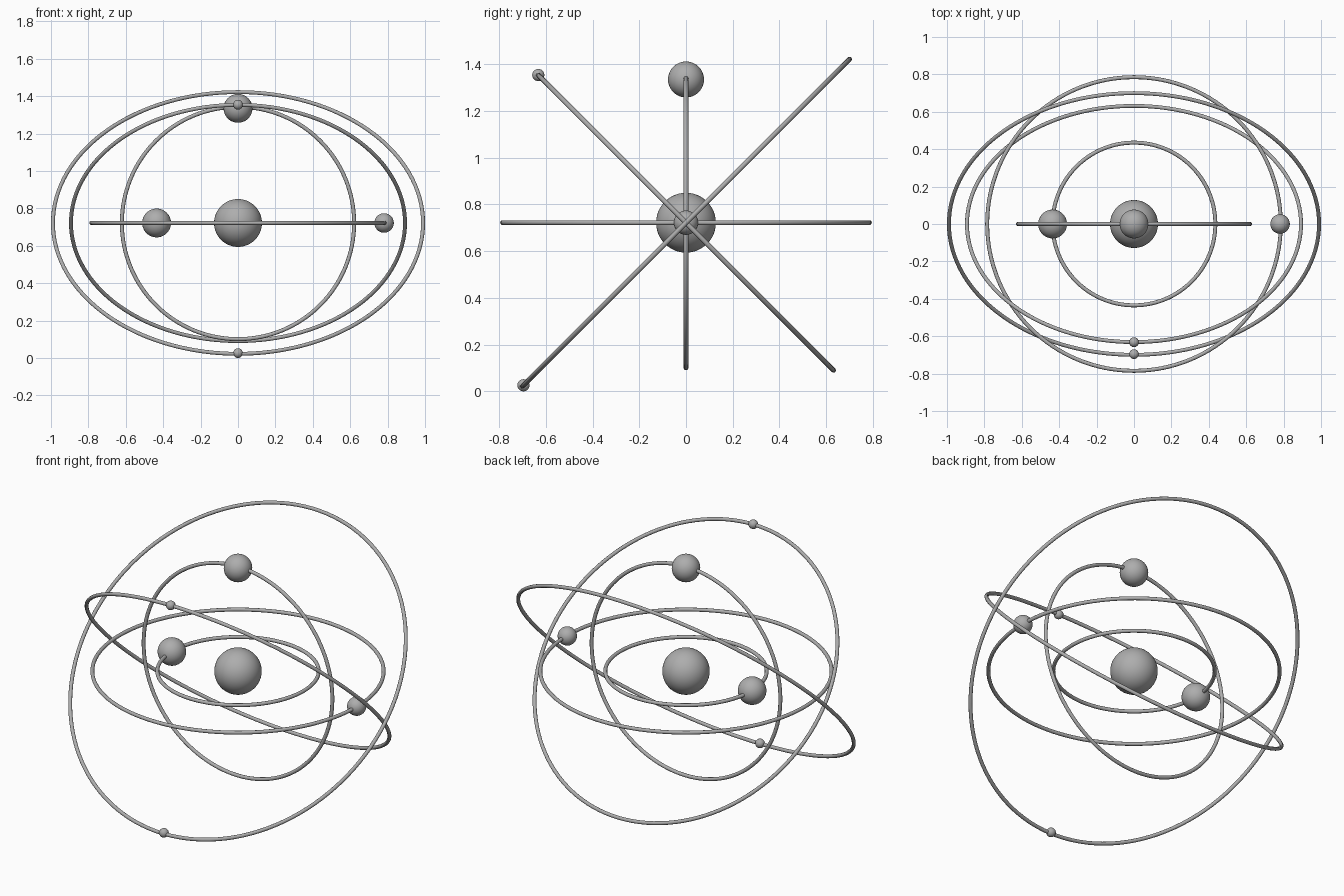
import bpy
from math import radians
from mathutils import Matrix, Vector

if "Cube" in bpy.data.objects:
    bpy.data.objects.remove(bpy.data.objects["Cube"])

CENTRE = Vector((0, 0, 0.722))
TUBE = 0.0105

grey = bpy.data.materials.new("grey metal")
grey.diffuse_color = (0.42, 0.42, 0.42, 1)
grey.use_nodes = True
grey.node_tree.nodes["Principled BSDF"].inputs["Base Color"].default_value = grey.diffuse_color


def finish(name):
    obj = bpy.context.object
    obj.name = name
    obj.data.materials.append(grey)
    bpy.ops.object.shade_smooth()


def ball(name, radius, location):
    bpy.ops.mesh.primitive_uv_sphere_add(segments=48, ring_count=24, radius=radius, location=location)
    finish(name)


def orbit(name, radius, tilt, ball_radius, ball_distance, direction):
    """Thin ring tilted about x, with one ball lying in its plane."""
    bpy.ops.mesh.primitive_torus_add(major_segments=128, minor_segments=12,
                                     major_radius=radius, minor_radius=TUBE,
                                     location=CENTRE, rotation=(radians(tilt), 0, 0))
    finish(name + "_ring")
    offset = Matrix.Rotation(radians(tilt), 3, 'X') @ Vector(direction)
    ball(name + "_ball", ball_radius, CENTRE + offset * ball_distance)


# Central sphere
ball("central_sphere", 0.128, CENTRE)

# Rings with their balls: name, ring radius, tilt, ball radius, ball distance, direction in ring plane
orbit("inner_flat", 0.435, 0, 0.077, 0.435, (-1, 0, 0))
orbit("upright", 0.621, 90, 0.077, 0.613, (0, 1, 0))
orbit("outer_flat", 0.785, 0, 0.052, 0.781, (1, 0, 0))
orbit("rear_falling", 0.893, -45, 0.026, 0.894, (0, -1, 0))
orbit("rear_rising", 0.9895, 45, 0.026, 0.984, (0, -1, 0))
